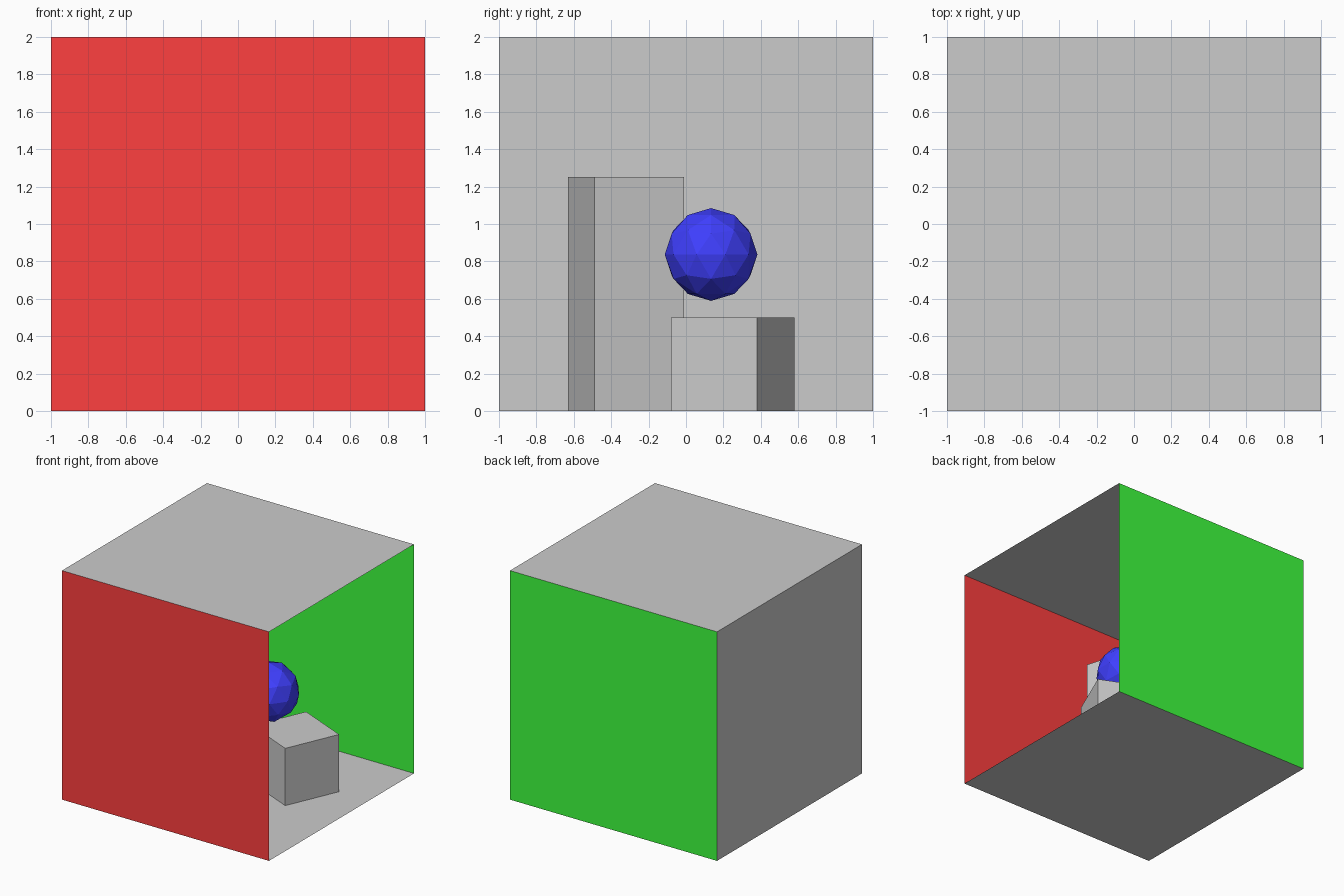
import bpy
from math import radians, pi

if "Cube" in bpy.data.objects:
    bpy.data.objects.remove(bpy.data.objects["Cube"])


def paint(obj, name, color):
    mat = bpy.data.materials.new(name)
    mat.diffuse_color = color
    mat.use_nodes = True
    mat.node_tree.nodes["Principled BSDF"].inputs["Base Color"].default_value = mat.diffuse_color
    obj.data.materials.append(mat)


def panel(name, loc, rot=(0, 0, 0)):
    bpy.ops.mesh.primitive_plane_add(size=2, location=loc, rotation=rot)
    obj = bpy.context.object
    obj.name = name
    return obj


def block(name, x, y, height, angle):
    bpy.ops.mesh.primitive_cube_add(size=1, location=(x, y, height / 2),
                                    rotation=(0, 0, radians(angle)))
    obj = bpy.context.object
    obj.name = name
    obj.scale = (0.5, 0.5, height)
    return obj


# Room shell, open towards +x
panel("floor", (0, 0, 0))
panel("ceiling", (0, 0, 2), (pi, 0, 0))
panel("back_wall", (-1, 0, 1), (0, pi / 2, 0))
red_wall = panel("red_wall", (0, -1, 1), (-pi / 2, 0, 0))
paint(red_wall, "red", (1, 0.05, 0.05, 1))
green_wall = panel("green_wall", (0, 1, 1), (pi / 2, 0, 0))
paint(green_wall, "green", (0.05, 1, 0.05, 1))

# Turned blocks standing on the floor
block("tall_block", -0.213, -0.32, 1.25, 16.3)
block("short_block", 0.382, 0.25, 0.5, -23.5)

# Faceted ball floating above the short block
bpy.ops.mesh.primitive_ico_sphere_add(subdivisions=2, radius=0.248,
                                      location=(0.205, 0.134, 0.837))
ball = bpy.context.object
ball.name = "ball"
paint(ball, "blue", (0.05, 0.05, 1, 1))
